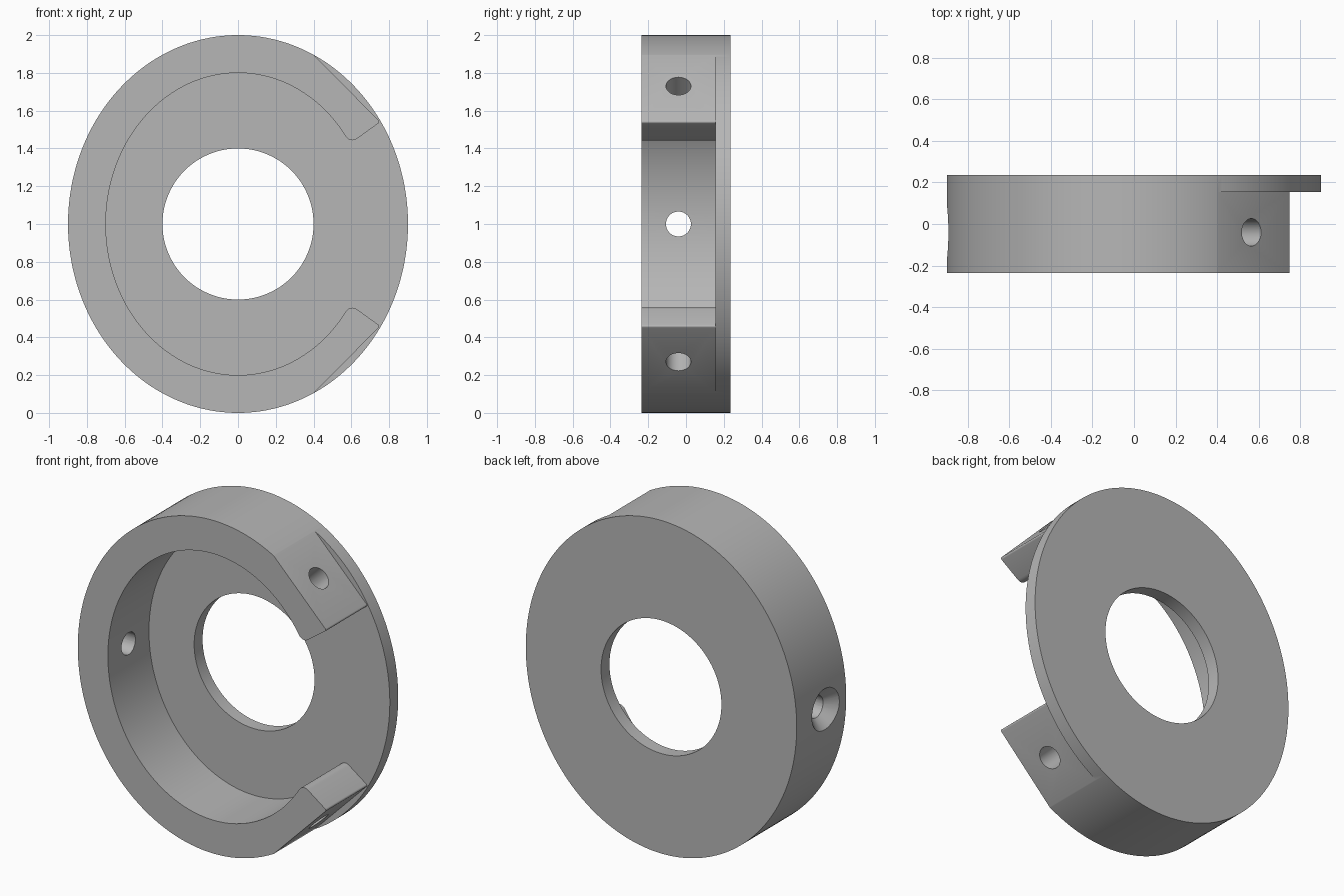
import bpy
import bmesh
from math import sin, cos, pi, atan2, sqrt
from mathutils import Vector, Matrix

if "Cube" in bpy.data.objects:
    bpy.data.objects.remove(bpy.data.objects["Cube"])

FRONT, BACK, POCKET = -0.235, 0.235, 0.155   # depths along y
HOLE_Y, HOLE_R = -0.04, 0.066

grey = bpy.data.materials.new("plain grey")
grey.use_nodes = True
grey.diffuse_color = (0.47, 0.47, 0.47, 1)
grey.node_tree.nodes["Principled BSDF"].inputs["Base Color"].default_value = grey.diffuse_color


def make_object(name, bm):
    bmesh.ops.recalc_face_normals(bm, faces=bm.faces)
    mesh = bpy.data.meshes.new(name)
    bm.to_mesh(mesh)
    bm.free()
    mesh.materials.append(grey)
    obj = bpy.data.objects.new(name, mesh)
    bpy.context.collection.objects.link(obj)
    return obj


def prism(name, outline, y0, y1):
    """Extrude an x-z outline (relative to the ring centre) along y."""
    bm = bmesh.new()
    face = bm.faces.new([bm.verts.new((x, y0, z + 1)) for x, z in outline])
    new = bmesh.ops.extrude_face_region(bm, geom=[face])["geom"]
    bmesh.ops.translate(bm, vec=(0, y1 - y0, 0),
                        verts=[v for v in new if isinstance(v, bmesh.types.BMVert)])
    return make_object(name, bm)


def rod(name, start, end, r_start, r_end):
    """Cylinder or cone between two points."""
    a, b = Vector(start), Vector(end)
    turn = (b - a).to_track_quat("Z", "Y").to_matrix().to_4x4()
    bm = bmesh.new()
    bmesh.ops.create_cone(bm, cap_ends=True, segments=48, radius1=r_start, radius2=r_end,
                          depth=(b - a).length, matrix=Matrix.Translation((a + b) / 2) @ turn)
    return make_object(name, bm)


def arc(rx, rz, start, end, count):
    return [Vector((rx * cos(t), rz * sin(t)))
            for t in (start + (end - start) * i / count for i in range(count + 1))]


def fillet(corner, a, b, weight=0.75, steps=8):
    """Rounded corner from a to b, as a conic curve."""
    points = []
    for i in range(steps + 1):
        t = i / steps
        w = ((1 - t) ** 2, 2 * weight * t * (1 - t), t * t)
        points.append((a * w[0] + corner * w[1] + b * w[2]) / sum(w))
    return points


# Oval body
body = prism("clamp_ring", arc(0.9, 1, 0, 2 * pi, 192)[:-1], FRONT, BACK)

# Pocket outline, upper half: outside corner, flat pad, jaw end, rounded tip, inner wall
pad_end = Vector((0.753, 0.54))
radial = pad_end.normalized()
tip = radial / sqrt((radial.x / 0.7) ** 2 + (radial.y / 0.8) ** 2)
tip_angle = atan2(tip.y / 0.8, tip.x / 0.7) + 0.06
wall = arc(0.7, 0.8, tip_angle, pi, 72)
pad_dir = (Vector((0.4, 0.897)) - pad_end).normalized()
upper = [Vector((1.3, 1.1)), pad_end + pad_dir * 0.75]
upper += fillet(pad_end, pad_end + pad_dir * 0.012, pad_end - radial * 0.012, steps=4)
upper += fillet(tip, tip + radial * 0.045, wall[0]) + wall[1:]
lower = [Vector((p.x, -p.y)) for p in reversed(upper[:-1])]

cutters = [
    prism("pocket_cutter", upper + lower, FRONT - 0.1, POCKET),
    prism("bore_cutter", arc(0.4, 0.4, 0, 2 * pi, 96)[:-1], FRONT - 0.2, BACK + 0.1),
    rod("side_hole_cutter", (-1, HOLE_Y, 1), (-0.5, HOLE_Y, 1), HOLE_R, HOLE_R),
    rod("countersink_cutter", (-0.93, HOLE_Y, 1), (-0.83, HOLE_Y, 1), 0.16, 0.06),
]

# Screw holes square to the two flat pads
for side in (1, -1):
    inward = Vector((-0.716, 0, -0.698 * side))
    centre = Vector((0.565, HOLE_Y, 1 + 0.73 * side))
    cutters.append(rod("pad_hole_cutter", centre - inward * 0.2, centre + inward * 0.32,
                       HOLE_R, HOLE_R))

bpy.ops.object.select_all(action="DESELECT")
body.select_set(True)
bpy.context.view_layer.objects.active = body
for cutter in cutters:
    cutter.hide_render = True
    cut = body.modifiers.new(cutter.name, "BOOLEAN")
    cut.operation = "DIFFERENCE"
    cut.solver = "EXACT"
    cut.object = cutter
    bpy.ops.object.modifier_apply(modifier=cut.name)
    bpy.data.objects.remove(cutter)

bpy.ops.object.shade_smooth_by_angle(angle=pi / 6)
